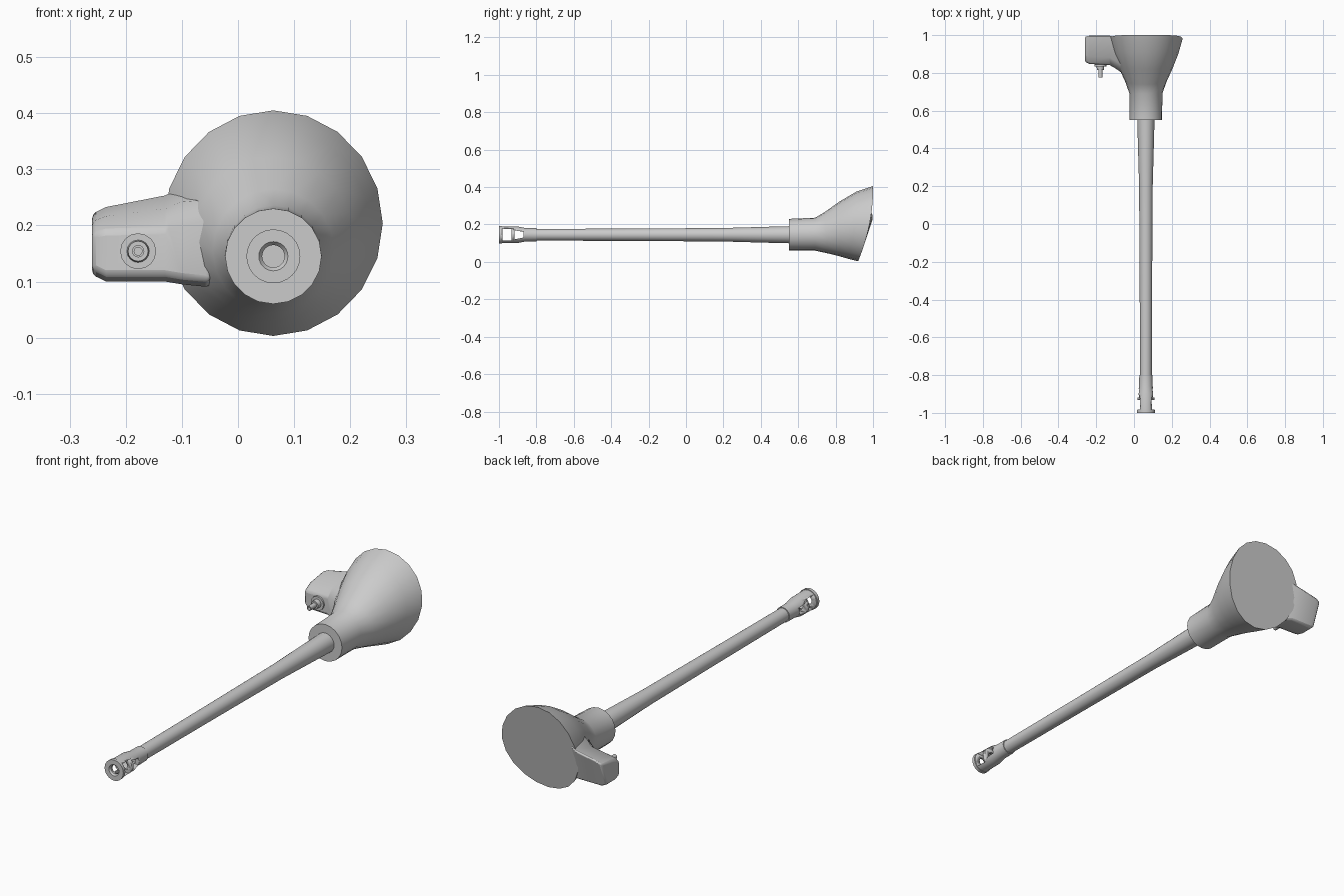
import bpy, bmesh, math
from mathutils import Matrix, Vector

cube = bpy.data.objects.get("Cube")
if cube:
    bpy.data.objects.remove(cube, do_unlink=True)

GUN_X, GUN_Z = 0.063, 0.145

steel = bpy.data.materials.new("grey_steel")
steel.use_nodes = True
grey = (0.6, 0.6, 0.6, 1)
steel.diffuse_color = grey
steel.node_tree.nodes["Principled BSDF"].inputs["Base Color"].default_value = grey


def loft(name, rings, closed=False, angle=35):
    """Skin a list of equal-length rings; cap the ends or close the loop."""
    bm = bmesh.new()
    loops = [[bm.verts.new(p) for p in ring] for ring in rings]
    n = len(loops[0])
    pairs = list(zip(loops, loops[1:]))
    if closed:
        pairs.append((loops[-1], loops[0]))
    for a, b in pairs:
        for i in range(n):
            j = (i + 1) % n
            bm.faces.new((a[i], a[j], b[j], b[i]))
    if not closed:
        bm.faces.new(loops[0])
        bm.faces.new(loops[-1])
    bmesh.ops.recalc_face_normals(bm, faces=bm.faces)
    mesh = bpy.data.meshes.new(name)
    bm.to_mesh(mesh)
    bm.free()
    obj = bpy.data.objects.new(name, mesh)
    bpy.context.collection.objects.link(obj)
    mesh.materials.append(steel)
    smooth(obj, angle)
    return obj


def smooth(obj, angle):
    bpy.ops.object.select_all(action='DESELECT')
    obj.select_set(True)
    bpy.context.view_layer.objects.active = obj
    bpy.ops.object.shade_smooth_by_angle(angle=math.radians(angle))


def lathe(name, profile, x=GUN_X, z=GUN_Z, sides=24):
    """Turn (y, radius) points around an axis running along y."""
    turns = [2 * math.pi * i / sides for i in range(sides)]
    return loft(name, [[(x + r * math.sin(a), y, z + r * math.cos(a)) for a in turns]
                       for y, r in profile])


# Mantlet: collar flaring into a tilted, slightly bowed oval rim
# Each station: bottom y, bottom z, top y, top z, half width, bow
stations = [
    (0.55, 0.06, 0.55, 0.23, 0.086, 0),
    (0.69, 0.06, 0.69, 0.236, 0.087, 0),
    (0.76, 0.045, 0.74, 0.265, 0.108, 0),
    (0.82, 0.03, 0.82, 0.322, 0.142, 0.005),
    (0.87, 0.016, 0.91, 0.375, 0.172, 0.012),
    (0.92, 0.003, 1.0, 0.405, 0.195, 0.022),
]
rings = []
for yb, zb, yt, zt, half, bow in stations:
    ring = []
    for i in range(20):
        a = 2 * math.pi * i / 20
        s = (1 + math.cos(a)) / 2
        ring.append((GUN_X + half * math.sin(a),
                     yb + (yt - yb) * s + bow * 4 * s * (1 - s),
                     zb + (zt - zb) * s))
    rings.append(ring)
loft("mantlet", rings)

# Side housing: sloped-top box blending into the mantlet
# Each section: x, front y, bottom z, front top z, back top z, back y
sections = [
    (-0.26, 0.86, 0.112, 0.185, 0.222, 0.995),
    (-0.235, 0.847, 0.10, 0.19, 0.234, 1.0),
    (-0.13, 0.842, 0.10, 0.192, 0.255, 1.0),
    (-0.10, 0.825, 0.095, 0.20, 0.27, 0.99),
    (-0.05, 0.79, 0.09, 0.21, 0.27, 0.98),
]
rings = []
for x, yf, zb, zf, zt, yk in sections:
    rings.append([(x, yf, zb + 0.012), (x, yf, zf), (x, yf + 0.04, zf + 0.6 * (zt - zf)),
                  (x, yk, zt), (x, yk - 0.045, zb), (x, yf + 0.025, zb)])
housing = loft("side_housing", rings, angle=50)
bevel = housing.modifiers.new("soft_edges", 'BEVEL')
bevel.width = 0.008
bevel.segments = 2
bevel.limit_method = 'ANGLE'
bevel.angle_limit = math.radians(40)

# Small gun in the side housing
lathe("small_gun_mount", [(0.87, 0.032), (0.835, 0.032), (0.835, 0.02), (0.815, 0.018),
                          (0.815, 0.011), (0.775, 0.011), (0.775, 0.007), (0.80, 0.007)],
      x=-0.178, z=0.154, sides=16)

# Main barrel
lathe("barrel", [(0.57, 0.046), (0.45, 0.043), (0.2, 0.036), (-0.3, 0.033), (-0.83, 0.031)])

# Muzzle brake with a bore, cut through sideways by two windows
brake = lathe("muzzle_brake", [(-0.80, 0.03), (-0.80, 0.035), (-0.86, 0.036), (-0.90, 0.044),
                               (-0.985, 0.045), (-0.985, 0.048), (-1.0, 0.048),
                               (-1.0, 0.026), (-0.992, 0.02), (-0.85, 0.02)])


def window_cutter(name, y0, y1, half0, half1):
    """Sideways wedge from y0 to y1 with a half height at each end."""
    ring = [(y0, -half0), (y1, -half1), (y1, half1), (y0, half0)]
    cutter = loft(name, [[(GUN_X + side, y, GUN_Z + h) for y, h in ring]
                         for side in (-0.1, 0.1)])
    cutter.hide_render = True
    cutter.hide_viewport = True
    cutter.display_type = 'WIRE'
    cut = brake.modifiers.new(name, 'BOOLEAN')
    cut.object = cutter
    cut.operation = 'DIFFERENCE'
    cut.solver = 'EXACT'


window_cutter("front_window_cutter", -0.982, -0.932, 0.032, 0.032)
window_cutter("rear_window_cutter", -0.918, -0.87, 0.025, 0.015)
